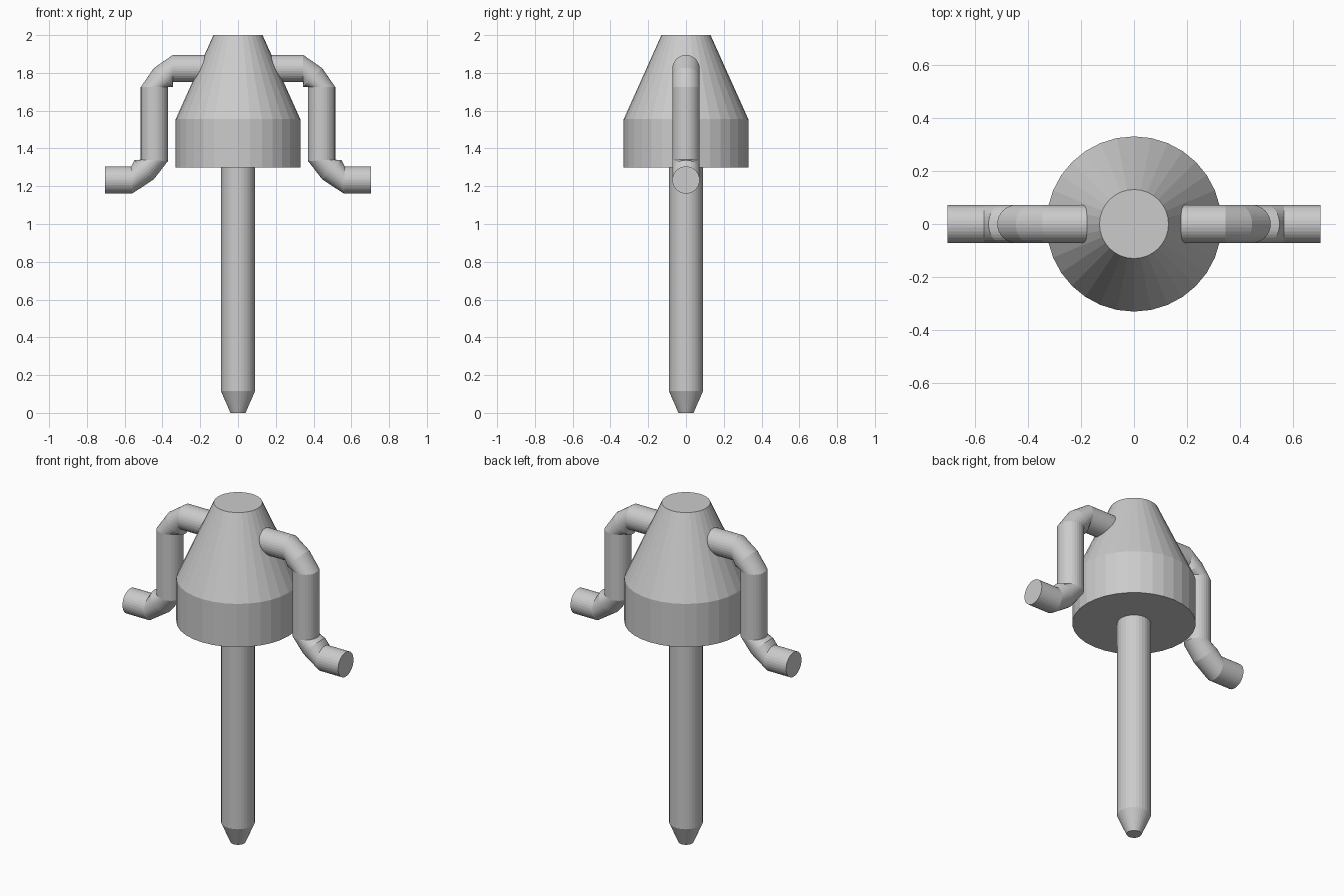
import bpy, bmesh, math
from mathutils import Vector

if "Cube" in bpy.data.objects:
    bpy.data.objects.remove(bpy.data.objects["Cube"])

def finish(name, bm):
    bmesh.ops.recalc_face_normals(bm, faces=bm.faces)
    mesh = bpy.data.meshes.new(name)
    bm.to_mesh(mesh)
    bm.free()
    obj = bpy.data.objects.new(name, mesh)
    bpy.context.collection.objects.link(obj)
    return obj

def skin(name, rings):
    """Bridge successive rings of points and cap both ends."""
    bm = bmesh.new()
    loops = [[bm.verts.new(p) for p in ring] for ring in rings]
    n = len(loops[0])
    for a, b in zip(loops, loops[1:]):
        for i in range(n):
            j = (i + 1) % n
            bm.faces.new((a[i], a[j], b[j], b[i]))
    bm.faces.new(loops[0])
    bm.faces.new(loops[-1])
    return finish(name, bm)

def ring(center, radius, u, v, n=32):
    return [Vector(center) + radius * (math.cos(t) * Vector(u) + math.sin(t) * Vector(v))
            for t in (2 * math.pi * i / n for i in range(n))]

def lathe(name, profile):
    return skin(name, [ring((0, 0, z), r, (1, 0, 0), (0, 1, 0)) for r, z in profile])

# Tapered head and pointed shaft
lathe("head", [(0.33, 1.30), (0.33, 1.555), (0.13, 2.0)])
lathe("shaft", [(0.04, 0), (0.09, 0.115), (0.09, 1.32)])

# Bent side arms: x, z, downward heading in degrees
path = [(0.10, 1.823, 0), (0.345, 1.823, 0), (0.394, 1.775, 45), (0.443, 1.725, 90),
        (0.443, 1.337, 87), (0.497, 1.287, 45), (0.563, 1.233, 2), (0.703, 1.233, 0)]
for side, label in ((1, "right_arm"), (-1, "left_arm")):
    rings = []
    for x, z, heading in path:
        a = math.radians(heading)
        across = (side * math.sin(a), 0, math.cos(a))
        rings.append(ring((side * x, 0, z), 0.072, across, (0, 1, 0)))
    skin(label, rings)
